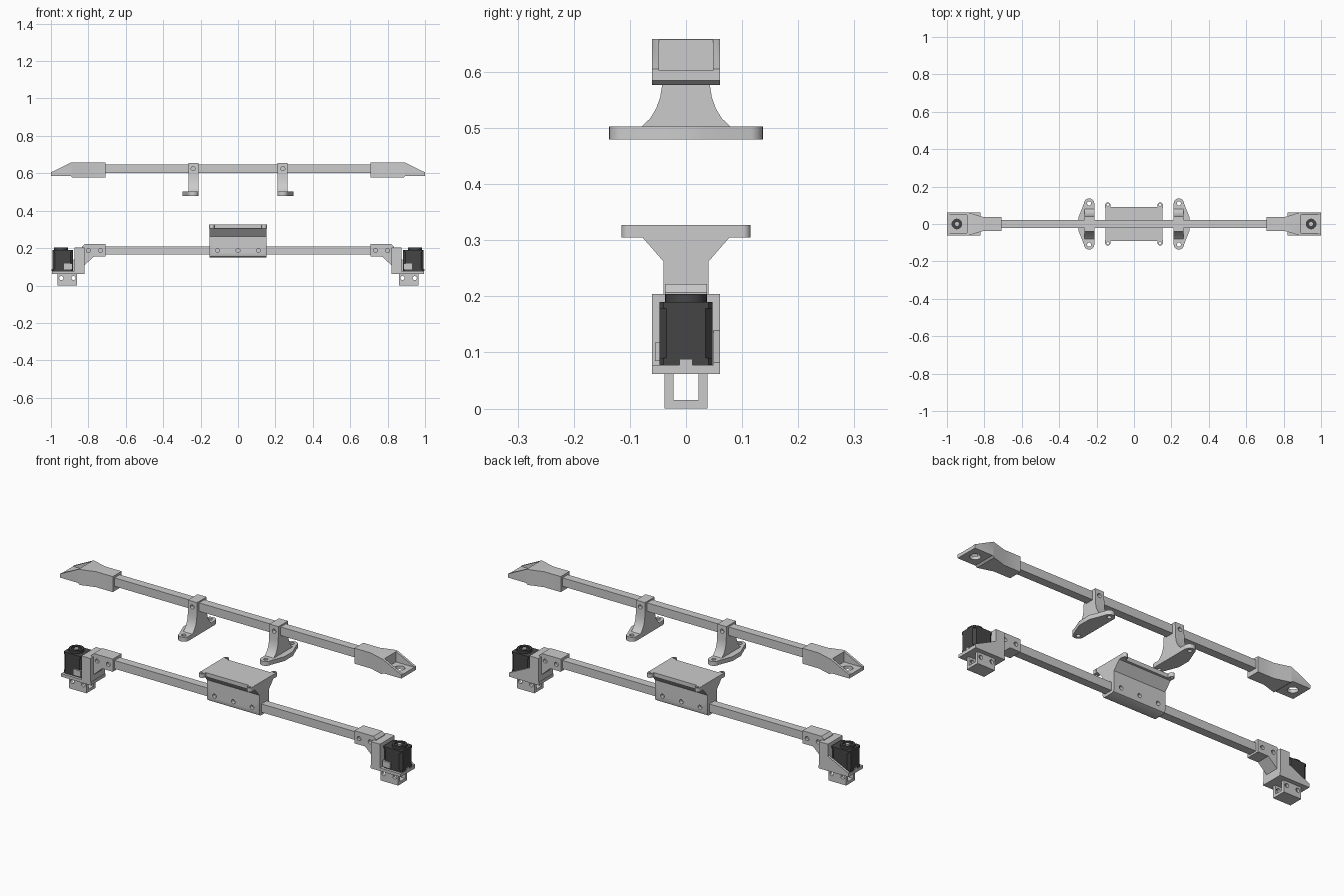
import bpy, bmesh
from math import sin, cos, radians
from mathutils import Matrix

if "Cube" in bpy.data.objects:
    bpy.data.objects.remove(bpy.data.objects["Cube"])

dark = bpy.data.materials.new("dark_motor")
dark.diffuse_color = (0.06, 0.06, 0.06, 1)
dark.use_nodes = True
dark.node_tree.nodes["Principled BSDF"].inputs["Base Color"].default_value = dark.diffuse_color


def arc(cx, cy, r, a0, a1, n=12):
    return [(cx + r * cos(radians(a0 + (a1 - a0) * i / n)),
             cy + r * sin(radians(a0 + (a1 - a0) * i / n))) for i in range(n + 1)]


def prism(name, pts, axis, a, b, mat=None):
    """Extrude a 2D outline along an axis from a to b."""
    place = {'x': lambda p, t: (t, p[0], p[1]),
             'y': lambda p, t: (p[0], t, p[1]),
             'z': lambda p, t: (p[0], p[1], t)}[axis]
    bm = bmesh.new()
    lo = [bm.verts.new(place(p, a)) for p in pts]
    hi = [bm.verts.new(place(p, b)) for p in pts]
    bm.faces.new(lo)
    bm.faces.new(hi)
    for i in range(len(pts)):
        j = (i + 1) % len(pts)
        bm.faces.new((lo[i], lo[j], hi[j], hi[i]))
    bmesh.ops.recalc_face_normals(bm, faces=bm.faces)
    me = bpy.data.meshes.new(name)
    bm.to_mesh(me)
    bm.free()
    ob = bpy.data.objects.new(name, me)
    bpy.context.collection.objects.link(ob)
    if mat:
        me.materials.append(mat)
    return ob


def rect(x0, x1, y0, y1):
    return [(x0, y0), (x1, y0), (x1, y1), (x0, y1)]


def box(name, x0, x1, y0, y1, z0, z1, mat=None):
    return prism(name, rect(x0, x1, y0, y1), 'z', z0, z1, mat)


def disc(name, cx, cy, r, axis, a, b, mat=None, n=32):
    return prism(name, arc(cx, cy, r, 0, 360, n)[:-1], axis, a, b, mat)


def boolean(ob, other, op='DIFFERENCE'):
    other.hide_render = True
    m = ob.modifiers.new("cut", 'BOOLEAN')
    m.object, m.operation, m.solver = other, op, 'EXACT'
    dg = bpy.context.evaluated_depsgraph_get()
    me = bpy.data.meshes.new_from_object(ob.evaluated_get(dg))
    ob.modifiers.clear()
    ob.data = me
    bpy.data.objects.remove(other)
    return ob


def drill(ob, spots, r, axis, a, b):
    for u, v in spots:
        boolean(ob, disc("drill", u, v, r, axis, a, b, n=20))
    return ob


def both_sides(objs):
    """Copy right-hand parts across x = 0."""
    for ob in objs:
        me = ob.data.copy()
        me.transform(Matrix.Scale(-1, 4, (1, 0, 0)))
        me.flip_normals()
        name = ob.name
        ob.name = name + "_right"
        bpy.context.collection.objects.link(bpy.data.objects.new(name + "_left", me))


# square bars
box("upper_bar", -0.8, 0.8, -0.022, 0.022, 0.602, 0.647)
box("lower_bar", -0.83, 0.83, -0.022, 0.022, 0.165, 0.209)

# centre carriage with flared top and eared plate
half = [(0.028, 0.150), (0.036, 0.154), (0.040, 0.165), (0.040, 0.262), (0.080, 0.308)]
carriage = prism("centre_carriage", half + [(-y, z) for y, z in reversed(half)], 'x', -0.153, 0.153)
drill(carriage, [(x, 0.187) for x in (-0.11, 0, 0.11)], 0.011, 'y', -0.1, 0.1)
box("carriage_plate", -0.153, 0.153, -0.09, 0.09, 0.305, 0.327)
for sx in (-1, 1):
    for sy in (-1, 1):
        pts = [(0.126, 0.085), (0.154, 0.085)] + arc(0.14, 0.101, 0.014, 0, 180)
        ear = prism("plate_ear", [(sx * x, sy * y) for x, y in pts], 'z', 0.305, 0.327)
        drill(ear, [(sx * 0.14, sy * 0.103)], 0.006, 'z', 0.29, 0.35)

parts = []

# upper hanging brackets: curved column on an eared flange
flare = [(0.080, 0.502), (0.064, 0.517), (0.053, 0.535), (0.046, 0.555), (0.042, 0.580), (0.040, 0.655)]
column = prism("hanger_column", flare + [(-y, z) for y, z in reversed(flare)], 'x', 0.212, 0.265)
parts.append(drill(column, [(0.24, 0.625)], 0.011, 'y', -0.1, 0.1))
outline = arc(0.24, 0.109, 0.028, 0, 180) + arc(0.24, -0.109, 0.028, 180, 360) \
    + [(0.297, -0.035), (0.297, 0.035)]
flange = prism("hanger_flange", outline, 'z', 0.480, 0.503)
parts.append(drill(flange, [(0.24, 0.11), (0.24, -0.11)], 0.011, 'z', 0.4, 0.6))

# upper end caps: side profile intersected with plan outline, then pocketed
cap = prism("upper_end_cap", [(0.708, 0.577), (0.885, 0.577), (0.895, 0.585), (1, 0.585),
                              (1, 0.605), (0.89, 0.659), (0.708, 0.659)], 'y', -0.07, 0.07)
plan = [(0.70, 0.037), (0.805, 0.037), (0.885, 0.061), (1.01, 0.061)]
boolean(cap, prism("plan", plan + [(x, -y) for x, y in reversed(plan)], 'z', 0.5, 0.7), 'INTERSECT')
boolean(cap, box("pocket", 0.893, 1.05, -0.048, 0.048, 0.603, 0.7))
parts.append(drill(cap, [(0.947, 0)], 0.026, 'z', 0.5, 0.7))

# lower bar sleeves with diagonal brace
sleeve = prism("lower_sleeve", [(0.708, 0.155), (0.77, 0.155), (0.825, 0.105), (0.835, 0.105),
                                (0.835, 0.207), (0.82, 0.222), (0.708, 0.222)], 'y', -0.037, 0.037)
parts.append(drill(sleeve, [(0.735, 0.187), (0.80, 0.187)], 0.011, 'y', -0.1, 0.1))

# motor mount: back wall, floor and rear side gusset
parts += [
    box("mount_wall", 0.875, 0.822, -0.061, 0.061, 0.064, 0.204),
    box("mount_floor", 0.82, 0.995, -0.061, 0.061, 0.062, 0.078),
    prism("mount_gusset", [(0.87, 0.07), (0.995, 0.07), (0.995, 0.082), (0.87, 0.142)], 'y', 0.049, 0.061),
]

# rectangular foot sleeve below the mount
foot = box("foot_sleeve", 0.862, 0.965, -0.038, 0.038, 0, 0.064)
boolean(foot, box("slot", 0.8, 1.05, -0.022, 0.022, 0.015, 0.062))
parts.append(drill(foot, [(0.88, 0.04), (0.945, 0.04)], 0.011, 'y', -0.1, 0.1))

# motor with chamfered corners, end plates, top collar and connector
cx, h = 0.937, 0.047


def chamfered(r, c):
    return [(cx + x, y) for x, y in ((r, -r + c), (r, r - c), (r - c, r), (-r + c, r),
                                     (-r, r - c), (-r, -r + c), (-r + c, -r), (r - c, -r))]


parts += [
    prism("motor_body", chamfered(0.055, 0.014), 'z', 0.09, 0.178, dark),
    prism("motor_lower_plate", chamfered(0.055, 0.008), 'z', 0.078, 0.09, dark),
    prism("motor_upper_plate", chamfered(0.055, 0.008), 'z', 0.178, 0.19, dark),
]
for ob in parts[-3:]:
    ob.data.transform(Matrix.Scale(h / 0.055, 4, (0, 1, 0)))
collar = disc("motor_collar", 0.947, 0, 0.037, 'z', 0.188, 0.203, dark)
boolean(collar, disc("recess", 0.947, 0, 0.025, 'z', 0.195, 0.22))
parts += [
    collar,
    disc("motor_shaft", 0.947, 0, 0.011, 'z', 0.19, 0.203),
    box("motor_connector", 0.885, 0.93, -0.055, -0.04, 0.085, 0.118),
    box("motor_tab", 0.985, 0.996, -0.012, 0.012, 0.078, 0.088),
]

both_sides(parts)

# tidy shading
bpy.ops.object.select_all(action='DESELECT')
for ob in bpy.context.scene.objects:
    ob.select_set(True)
    bpy.context.view_layer.objects.active = ob
bpy.ops.object.shade_smooth_by_angle(angle=radians(30))
